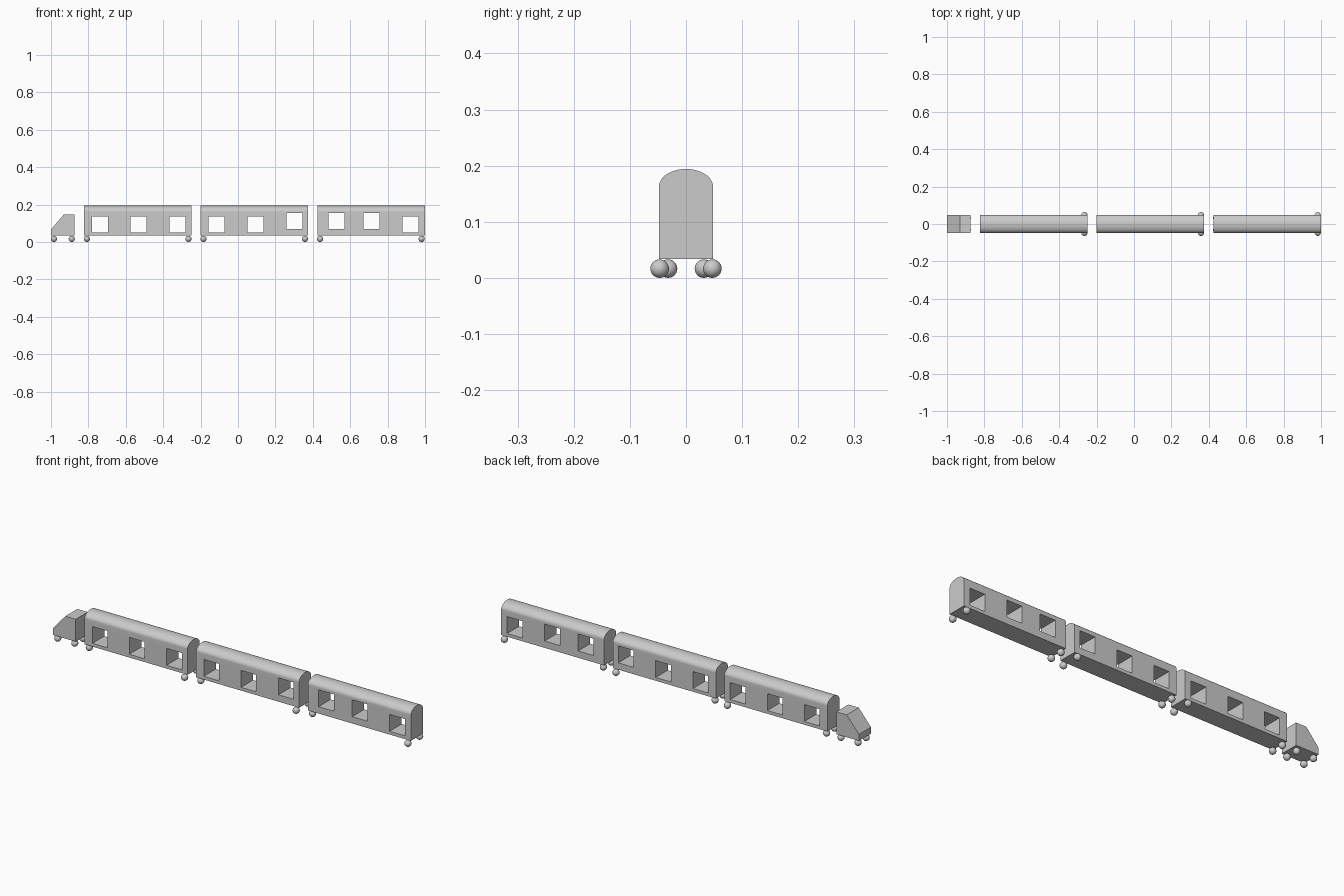
import bpy, bmesh, math
from mathutils import Matrix, Vector

if "Cube" in bpy.data.objects:
    bpy.data.objects.remove(bpy.data.objects["Cube"])

HALF_W, FLOOR, EAVE, ROOF = 0.048, 0.034, 0.163, 0.194
CAR_LEN, WHEEL_R, WINDOW = 0.575, 0.0165, 0.085


def new_object(name, bm):
    bmesh.ops.recalc_face_normals(bm, faces=bm.faces)
    mesh = bpy.data.meshes.new(name)
    bm.to_mesh(mesh)
    bm.free()
    obj = bpy.data.objects.new(name, mesh)
    bpy.context.collection.objects.link(obj)
    return obj


def extrude_profile(name, points, offset):
    bm = bmesh.new()
    face = bm.faces.new([bm.verts.new(p) for p in points])
    ext = bmesh.ops.extrude_face_region(bm, geom=[face])
    verts = [g for g in ext["geom"] if isinstance(g, bmesh.types.BMVert)]
    bmesh.ops.translate(bm, verts=verts, vec=Vector(offset))
    return new_object(name, bm)


def smooth(obj):
    bpy.ops.object.select_all(action='DESELECT')
    obj.select_set(True)
    bpy.context.view_layer.objects.active = obj
    bpy.ops.object.shade_smooth_by_angle(angle=math.radians(30))


def wheel_pair(name, x, y):
    bm = bmesh.new()
    for side in (-1, 1):
        bmesh.ops.create_uvsphere(bm, u_segments=32, v_segments=16, radius=WHEEL_R,
                                  matrix=Matrix.Translation((x, side * y, WHEEL_R)))
    smooth(new_object(name, bm))


def carriage(index, x0, windows):
    name = f"carriage_{index}"
    # Straight walls with a half-ellipse roof
    steps = 32
    profile = [(x0, -HALF_W, FLOOR), (x0, HALF_W, FLOOR)]
    for i in range(steps + 1):
        a = math.pi * i / steps
        profile.append((x0, HALF_W * math.cos(a), EAVE + (ROOF - EAVE) * math.sin(a)))
    body = extrude_profile(name, profile, (CAR_LEN, 0, 0))

    # Square windows cut right through the body
    bm = bmesh.new()
    for x, z in windows:
        bmesh.ops.create_cube(bm, size=1, matrix=Matrix.Translation((x, 0, z))
                              @ Matrix.Diagonal((WINDOW, 0.3, WINDOW, 1)))
    cutter = new_object(name + "_window_cutter", bm)
    cutter.hide_render = True
    mod = body.modifiers.new("windows", 'BOOLEAN')
    mod.operation, mod.solver, mod.object = 'DIFFERENCE', 'EXACT', cutter
    bpy.ops.object.select_all(action='DESELECT')
    body.select_set(True)
    bpy.context.view_layer.objects.active = body
    bpy.ops.object.modifier_apply(modifier=mod.name)
    bpy.data.objects.remove(cutter)
    smooth(body)

    # Narrow front wheels, wider rear wheels
    wheel_pair(name + "_front_wheels", x0 + 0.015, 0.032)
    wheel_pair(name + "_rear_wheels", x0 + 0.558, 0.047)


# Engine with a sloped nose
engine = [(-1.0, FLOOR), (-0.873, FLOOR), (-0.873, 0.147), (-0.931, 0.147), (-1.0, 0.067)]
extrude_profile("engine", [(x, -HALF_W, z) for x, z in engine], (0, 2 * HALF_W, 0))
wheel_pair("engine_front_wheels", -0.984, 0.032)
wheel_pair("engine_rear_wheels", -0.889, 0.032)

# Three carriages, with some windows set higher
LOW, HIGH = 0.093, 0.111
carriage(1, -0.823, [(-0.737, LOW), (-0.531, LOW), (-0.323, LOW)])
carriage(2, -0.200, [(-0.115, LOW), (0.093, LOW), (0.302, HIGH)])
carriage(3, 0.424, [(0.526, HIGH), (0.714, HIGH), (0.923, LOW)])
